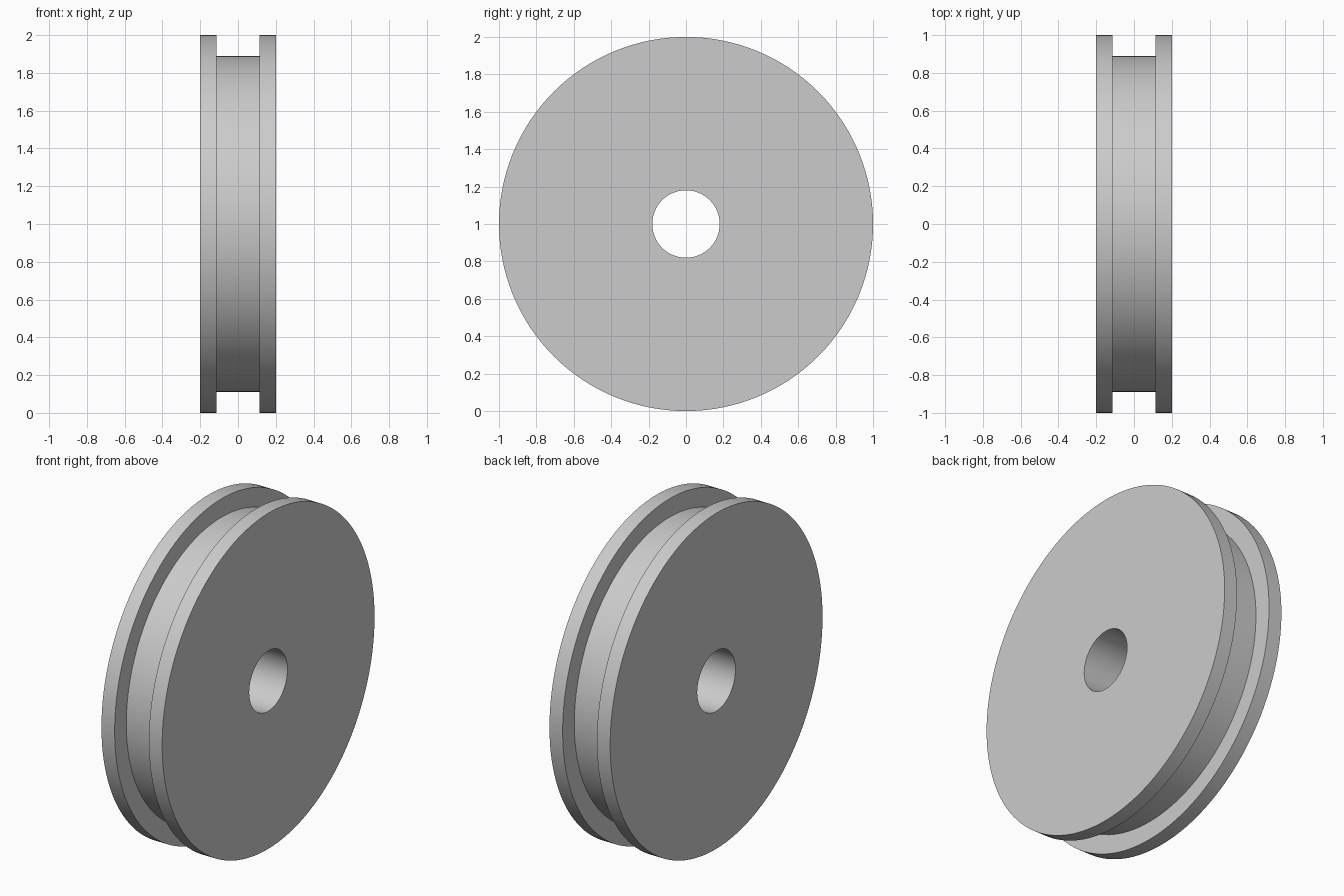
import bpy
import bmesh
from math import cos, sin, tau, radians

cube = bpy.data.objects.get("Cube")
if cube:
    bpy.data.objects.remove(cube, do_unlink=True)

SEGMENTS = 128
RIM, GROOVE, BORE = 1.0, 0.89, 0.18
HALF_WIDTH, HALF_GROOVE = 0.2, 0.113

# Plain grey for the whole wheel
grey = bpy.data.materials.new("plain_grey")
grey.use_nodes = True
colour = (0.6, 0.6, 0.6, 1)
grey.diffuse_color = colour
grey.node_tree.nodes["Principled BSDF"].inputs["Base Color"].default_value = colour

# Closed cross-section (x, radius): bore, side faces, flanges and groove
half = [(HALF_WIDTH, BORE), (HALF_WIDTH, RIM), (HALF_GROOVE, RIM), (HALF_GROOVE, GROOVE)]
profile = half + [(-x, r) for x, r in reversed(half)]

# Revolve the cross-section about the x axis
bm = bmesh.new()
rings = []
for i in range(SEGMENTS):
    a = tau * i / SEGMENTS
    rings.append([bm.verts.new((x, r * cos(a), RIM + r * sin(a))) for x, r in profile])
for i, ring in enumerate(rings):
    after = rings[(i + 1) % SEGMENTS]
    for j in range(len(profile)):
        k = (j + 1) % len(profile)
        bm.faces.new((ring[j], ring[k], after[k], after[j]))
bmesh.ops.recalc_face_normals(bm, faces=bm.faces[:])

mesh = bpy.data.meshes.new("grooved_wheel")
bm.to_mesh(mesh)
bm.free()
mesh.materials.append(grey)
wheel = bpy.data.objects.new("grooved_wheel", mesh)
bpy.context.collection.objects.link(wheel)

# Smooth round surfaces, sharp corners
bpy.ops.object.select_all(action="DESELECT")
wheel.select_set(True)
bpy.context.view_layer.objects.active = wheel
bpy.ops.object.shade_smooth_by_angle(angle=radians(30))
